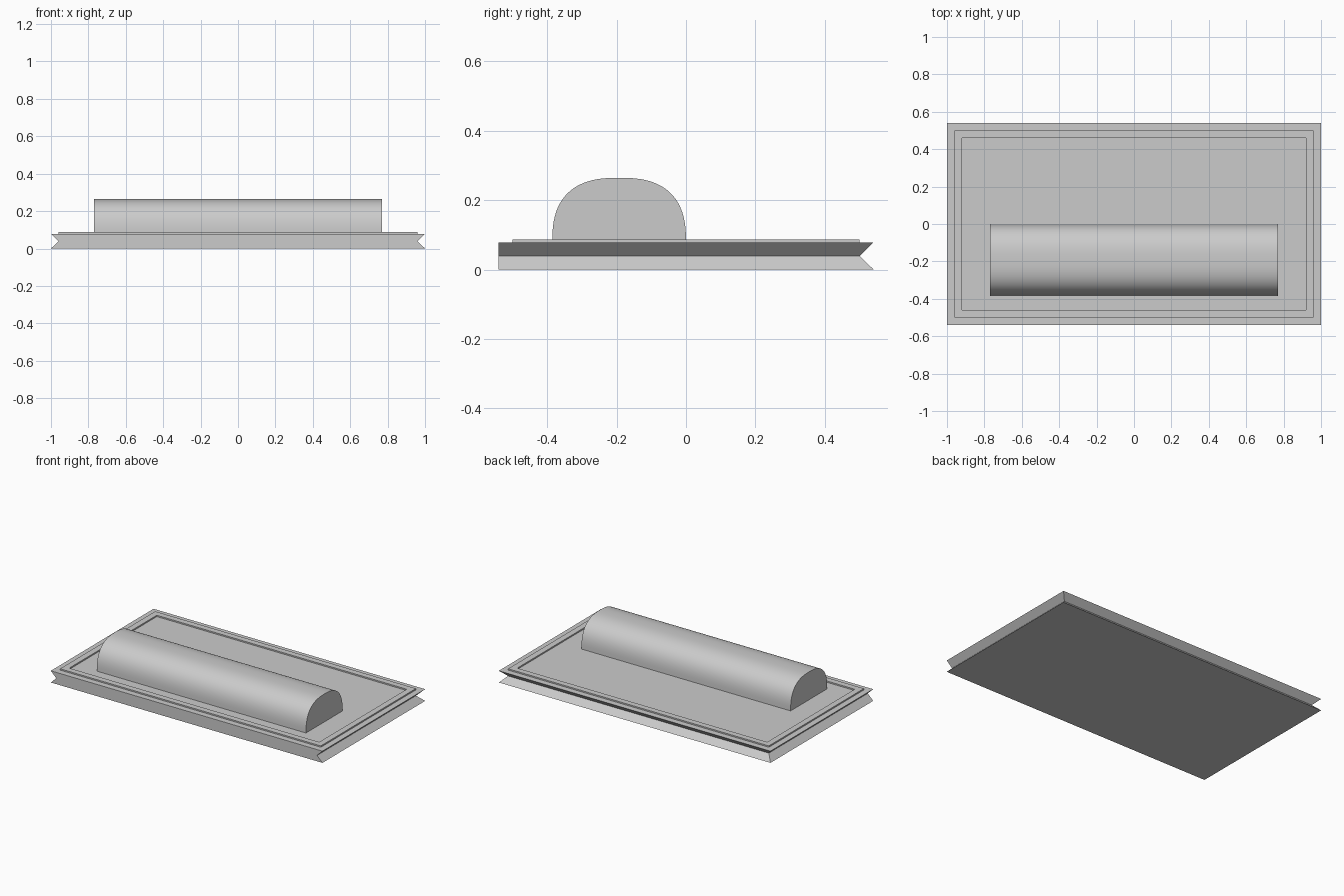
import bpy
import bmesh
import math

cube = bpy.data.objects.get("Cube")
if cube:
    bpy.data.objects.remove(cube, do_unlink=True)

# Single plain grey for the whole model
GREY = (0.6, 0.6, 0.6, 1.0)
grey = bpy.data.materials.new("plain_grey")
grey.use_nodes = True
grey.diffuse_color = GREY
grey.node_tree.nodes["Principled BSDF"].inputs["Base Color"].default_value = GREY

HALF_X, HALF_Y = 1.0, 0.54
BASE_TOP, RIM_TOP = 0.078, 0.087
INSET = 0.04


def loft(name, rings, caps=True, closed=False):
    """Skin a row of matching point rings into one object."""
    bm = bmesh.new()
    loops = [[bm.verts.new(p) for p in ring] for ring in rings]
    pairs = list(zip(loops, loops[1:]))
    if closed:
        pairs.append((loops[-1], loops[0]))
    for a, b in pairs:
        for i in range(len(a)):
            j = (i + 1) % len(a)
            bm.faces.new((a[i], a[j], b[j], b[i]))
    if caps:
        bm.faces.new(loops[0])
        bm.faces.new(loops[-1])
    bmesh.ops.recalc_face_normals(bm, faces=bm.faces)
    mesh = bpy.data.meshes.new(name)
    bm.to_mesh(mesh)
    bm.free()
    mesh.materials.append(grey)
    obj = bpy.data.objects.new(name, mesh)
    bpy.context.collection.objects.link(obj)
    return obj


def rect(x, front, back, z):
    return [(-x, front, z), (x, front, z), (x, back, z), (-x, back, z)]


def inset_rect(d, z):
    return rect(HALF_X - d, -HALF_Y + d, HALF_Y - d, z)


# Base slab: flat front, V groove along both ends and the back
loft("base_slab", [
    inset_rect(0, 0),
    rect(HALF_X - INSET, -HALF_Y, HALF_Y - INSET, BASE_TOP / 2),
    inset_rect(0, BASE_TOP),
])

# Thin raised border on the slab
loft("raised_border", [
    inset_rect(INSET, BASE_TOP),
    inset_rect(INSET, RIM_TOP),
    inset_rect(2 * INSET, RIM_TOP),
    inset_rect(2 * INSET, BASE_TOP),
], caps=False, closed=True)

# Long rounded hump with flat ends, from a superellipse arch
CENTRE_Y, HALF_W, HEIGHT, POWER, STEPS = -0.1925, 0.1925, 0.186, 2 / 2.6, 40


def arch(x):
    ring = []
    for i in range(STEPS + 1):
        t = math.pi * i / STEPS
        c, s = math.cos(t), max(math.sin(t), 0)
        y = CENTRE_Y + HALF_W * math.copysign(abs(c) ** POWER, c)
        z = BASE_TOP + HEIGHT * (s ** POWER if s > 1e-6 else 0)
        ring.append((x, y, z))
    return ring


hump = loft("rounded_hump", [arch(-0.77), arch(0.77)])
bpy.ops.object.select_all(action='DESELECT')
hump.select_set(True)
bpy.context.view_layer.objects.active = hump
bpy.ops.object.shade_smooth_by_angle(angle=math.radians(35))
